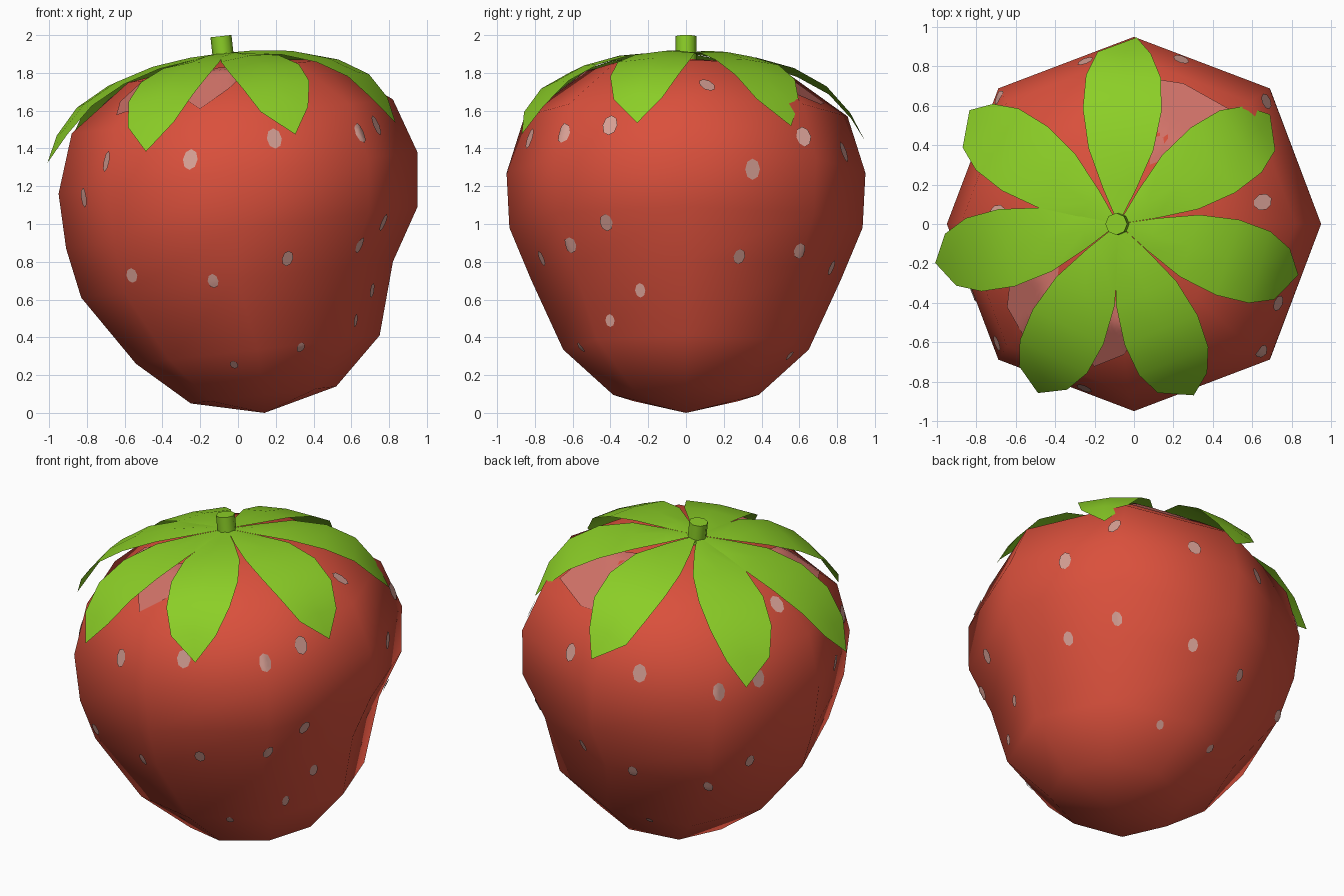
import bpy, bmesh, math
from mathutils import Vector
from mathutils.bvhtree import BVHTree

if "Cube" in bpy.data.objects:
    bpy.data.objects.remove(bpy.data.objects["Cube"])


def material(name, rgb):
    m = bpy.data.materials.new(name)
    m.diffuse_color = (*rgb, 1)
    m.use_nodes = True
    m.node_tree.nodes["Principled BSDF"].inputs["Base Color"].default_value = m.diffuse_color
    return m


RED = material("berry red", (0.70, 0.08, 0.045))
GREEN = material("leaf green", (0.26, 0.62, 0.02))
SEED = material("seed pink", (0.68, 0.35, 0.30))
PALE = material("pale pink", (0.64, 0.17, 0.14))


def make(name, verts, faces, mat, fix=True):
    me = bpy.data.meshes.new(name)
    me.from_pydata(verts, [], faces)
    if fix:
        bm = bmesh.new()
        bm.from_mesh(me)
        bmesh.ops.recalc_face_normals(bm, faces=bm.faces)
        bm.to_mesh(me)
        bm.free()
    me.materials.append(mat)
    me.polygons.foreach_set("use_smooth", [True] * len(me.polygons))
    ob = bpy.data.objects.new(name, me)
    bpy.context.collection.objects.link(ob)
    return ob


# Berry: tilted eight-sided rings, each (left x, left z, right x, right z, half depth)
rings = [(-0.25, 0.05, 0.52, 0.14, 0.385), (-0.54, 0.26, 0.75, 0.41, 0.65),
         (-0.83, 0.61, 0.82, 0.80, 0.82), (-0.91, 0.87, 0.95, 1.09, 0.935),
         (-0.95, 1.16, 0.95, 1.38, 0.95), (-0.88, 1.48, 0.82, 1.66, 0.855),
         (-0.58, 1.75, 0.46, 1.87, 0.52)]
verts, faces = [(0.14, 0.0, 0.0)], []
for lx, lz, rx, rz, d in rings:
    for k in range(8):
        a = math.radians(45 * k)
        s = 1.025 if k % 2 else 1.0
        c, n = math.cos(a) * s, math.sin(a) * s
        verts.append(((lx + rx) / 2 + c * (rx - lx) / 2, n * d,
                      (lz + rz) / 2 + c * (rz - lz) / 2))
top = len(verts)
verts.append((-0.07, 0, 1.875))
for k in range(8):
    j = (k + 1) % 8
    faces.append((0, 1 + j, 1 + k))
    for r in range(len(rings) - 1):
        b = 1 + 8 * r
        faces.append((b + k, b + j, b + 8 + j, b + 8 + k))
    faces.append((top - 8 + k, top - 8 + j, top))
berry = make("berry", verts, faces, RED)

bm = bmesh.new()
bm.from_mesh(berry.data)
bmesh.ops.triangulate(bm, faces=bm.faces)
tree = BVHTree.FromBMesh(bm)
bm.free()


# Thin plates pressed onto the berry, seen from an azimuth and elevation
def project(az, el, u, v):
    a, e = math.radians(az), math.radians(el)
    right = Vector((-math.sin(a), math.cos(a), 0))
    view = Vector((math.cos(e) * math.cos(a), math.cos(e) * math.sin(a), math.sin(e)))
    hit = tree.ray_cast(right * u + view.cross(right) * v + view * 6, -view)
    return hit[0], hit[1]


def plate(name, outline, caster, mat, steps):
    cu = sum(p[0] for p in outline) / len(outline)
    cv = sum(p[1] for p in outline) / len(outline)
    n, pts, fs = len(outline), [], []
    for s in range(steps + 1):
        for u, v in (outline if s else [(cu, cv)]):
            p, nrm = caster(cu + (u - cu) * s / steps, cv + (v - cv) * s / steps)
            if p is None:
                return
            pts.append(p + nrm * 0.007)
    for k in range(n):
        j = (k + 1) % n
        fs.append((0, 1 + k, 1 + j))
        for s in range(steps - 1):
            b = 1 + n * s
            fs.append((b + k, b + n + k, b + n + j, b + j))
    make(name, pts, fs, mat, False)


# Pale patches around the crown
def from_top(u, v):
    return project(-90, 90, u, v)


def dense(pts, m=4):
    return [(p[0] + (q[0] - p[0]) * i / m, p[1] + (q[1] - p[1]) * i / m)
            for p, q in zip(pts, pts[1:] + pts[:1]) for i in range(m)]


patches = [[(0.4, 0.42), (0.5, 0.57), (0.25, 0.71), (0.12, 0.73), (0.08, 0.3)],
           [(-0.38, -0.22), (-0.62, -0.24), (-0.64, -0.42), (-0.55, -0.58), (-0.42, -0.5)],
           [(-0.1, -0.38), (-0.32, -0.55), (-0.2, -0.72), (-0.05, -0.66), (0.02, -0.55)]]
for p in patches:
    plate("crown_patch", dense(p), from_top, PALE, 6)

# Seeds: (u, v) positions grouped by viewing direction, skipping repeats
front = [(-0.69, 1.33), (-0.25, 1.34), (0.19, 1.45), (-0.81, 1.14), (-0.56, 0.73),
         (-0.13, 0.70), (0.26, 0.82), (0.33, 0.35), (-0.02, 0.26)]
side = [(-0.65, 1.48), (-0.40, 1.52), (0.11, 1.73), (0.35, 1.29), (0.62, 1.46),
        (0.83, 1.38), (-0.42, 1.01), (-0.61, 0.89), (0.28, 0.83), (0.6, 0.86),
        (-0.24, 0.65), (-0.4, 0.49)]
back_left = [(-0.67, 0.99), (-0.27, 0.90), (0.19, 0.79), (0.42, 0.87), (-0.31, 0.33),
             (0.13, 0.24), (0.37, 0.39), (0.53, 1.30)]
back_right = [(-0.1, 1.74), (-0.41, 1.54), (0.36, 1.61), (-0.1, 1.20), (0.28, 1.01),
              (0.62, 0.88), (0.1, 0.53), (0.41, 0.42)]
placed = []
for az, el, spots in ((-90, 0, front), (0, 0, side), (125, 25, back_left),
                      (55, -25, back_right)):
    for u, v in spots:
        p, nrm = project(az, el, u, v)
        if p is None or any((p - q).length < 0.17 for q in placed):
            continue
        placed.append(p)
        size = 0.022 + 0.02 * min(1, max(0, (p.z - 0.3) / 1.0))
        across = Vector((-nrm.y, nrm.x, 0)).normalized()
        along = nrm.cross(across)

        def press(s, t):
            hit = tree.find_nearest(p + across * s + along * t)
            return hit[0], hit[1]
        ring = [(size * math.cos(k * math.pi / 4), 1.35 * size * math.sin(k * math.pi / 4))
                for k in range(8)]
        plate("seed", ring, press, SEED, 2)

# Leaves: (distance out, height, half width), bent down and sheared with the berry's tilt
profile = [(0.18, 1.90, 0.085), (0.38, 1.875, 0.165), (0.58, 1.815, 0.20),
           (0.75, 1.72, 0.19), (0.87, 1.585, 0.135)]
for deg, tip in ((88, 0.06), (34, -0.03), (-17, -0.02), (-68, -0.03),
                 (-116, -0.01), (-168, 0.0), (145, 0.04)):
    a = math.radians(deg)

    def spot(r, t, z):
        x = -0.08 + r * math.cos(a) - t * math.sin(a)
        return (x, r * math.sin(a) + t * math.cos(a), z + 0.115 * (x + 0.08))
    vs, fs = [spot(0, 0, 1.905)], []
    for r, z, w in profile:
        vs += [spot(r, -w, z - 0.015), spot(r, 0, z), spot(r, w, z - 0.015)]
    vs.append(spot(0.95, -tip, 1.43))
    fs += [(0, 1, 2), (0, 2, 3)]
    for i in range(len(profile) - 1):
        b = 1 + 3 * i
        fs += [(b, b + 3, b + 4, b + 1), (b + 1, b + 4, b + 5, b + 2)]
    e = len(vs) - 1
    fs += [(e - 3, e, e - 2), (e - 2, e, e - 1)]
    make("leaf", vs, fs, GREEN, False)

# Stem
bpy.ops.mesh.primitive_cylinder_add(vertices=8, radius=0.056, depth=0.13,
                                    location=(-0.083, 0, 1.93), rotation=(0, -0.11, 0))
stem = bpy.context.object
stem.name = "stem"
stem.data.materials.append(GREEN)
bpy.ops.object.shade_smooth_by_angle(angle=math.radians(50))
